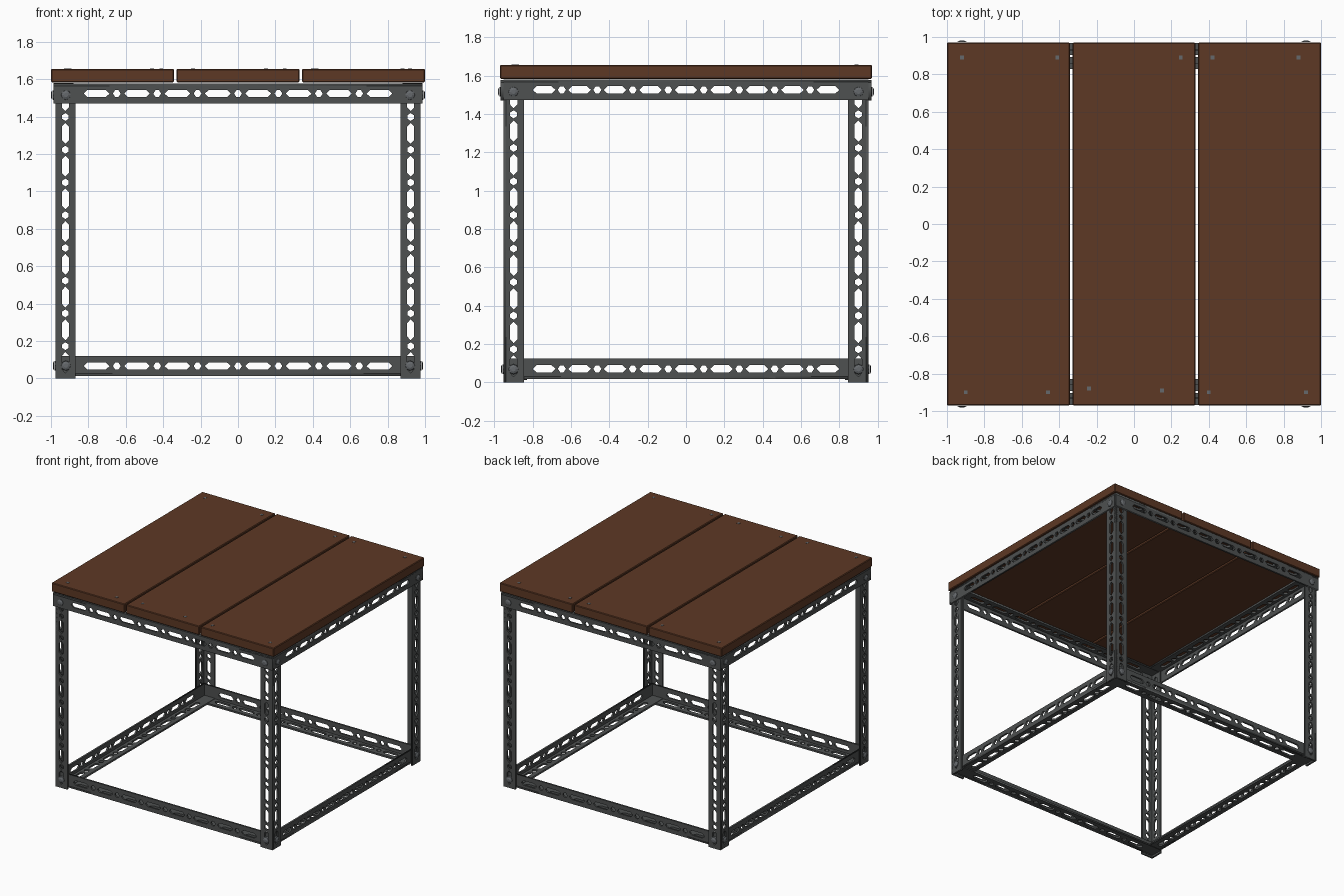
import bpy, bmesh, math
from mathutils import Matrix, Vector

if "Cube" in bpy.data.objects:
    bpy.data.objects.remove(bpy.data.objects["Cube"])

def material(name, rgb):
    m = bpy.data.materials.new(name)
    m.diffuse_color = (*rgb, 1)
    m.use_nodes = True
    m.node_tree.nodes["Principled BSDF"].inputs["Base Color"].default_value = m.diffuse_color
    return m

WOOD = material("brown wood", (0.11, 0.040, 0.018))
STEEL = material("dark steel", (0.077, 0.082, 0.082))
BOLT = material("bolt grey", (0.13, 0.14, 0.15))
W, T = 0.108, 0.014        # angle iron flange width and thickness

def finish(name, bm, mat):
    bmesh.ops.recalc_face_normals(bm, faces=bm.faces)
    me = bpy.data.meshes.new(name)
    bm.to_mesh(me)
    bm.free()
    me.materials.append(mat)
    ob = bpy.data.objects.new(name, me)
    bpy.context.collection.objects.link(ob)
    return ob

# flat slotted strip along x, from y = 0 to W, centred on z = 0
def strip(length, n, pitch):
    cu = bpy.data.curves.new("strip", 'CURVE')
    cu.dimensions, cu.fill_mode, cu.extrude = '2D', 'BOTH', T / 2
    def loop(pts):
        sp = cu.splines.new('POLY')
        sp.points.add(len(pts) - 1)
        for p, (x, y) in zip(sp.points, pts):
            p.co = (x, y, 0, 1)
        sp.use_cyclic_u = True
    def hexagon(cx, a, b, h):      # a = half length, b = half straight part
        loop([(cx + x, W / 2 + y) for x, y in
              ((-a, 0), (-b, -h), (b, -h), (a, 0), (b, h), (-b, h))])
    L = length / 2
    loop([(-L, 0), (L, 0), (L, W), (-L, W)])
    for i in range(n):
        c = (i - (n - 1) / 2) * pitch
        hexagon(c, 0.32 * pitch, 0.32 * pitch - 0.02, 0.019)
        if i < n - 1:
            hexagon(c + pitch / 2, 0.021, 0.009, 0.018)
    ob = bpy.data.objects.new("strip", cu)
    bpy.context.collection.objects.link(ob)
    dg = bpy.context.evaluated_depsgraph_get()
    me = bpy.data.meshes.new_from_object(ob.evaluated_get(dg))
    bpy.data.objects.remove(ob)
    return me

# L-section bar: outer corner edge on the x axis, flanges towards +y and +z
def angle_iron(name, length, n, pitch, matrix):
    me = strip(length, n, pitch)
    bm = bmesh.new()
    bm.from_mesh(me)
    bmesh.ops.translate(bm, verts=bm.verts, vec=(0, 0, T / 2))
    first = list(bm.verts)
    bm.from_mesh(me)
    second = [v for v in bm.verts if v not in set(first)]
    bmesh.ops.transform(bm, verts=second, matrix=Matrix.Translation((0, T / 2, 0))
                        @ Matrix.Rotation(math.pi / 2, 4, 'X'))
    bmesh.ops.remove_doubles(bm, verts=bm.verts, dist=1e-5)
    bmesh.ops.transform(bm, verts=bm.verts, matrix=matrix)
    finish(name, bm, STEEL)

# legs
for sx, nx in ((-1, "left"), (1, "right")):
    for sy, ny in ((-1, "front"), (1, "back")):
        m = Matrix(((0, -sx, 0, sx * 0.977), (0, 0, -sy, sy * 0.953),
                    (1, 0, 0, 0.785), (0, 0, 0, 1)))
        angle_iron(f"{ny}_{nx}_leg", 1.57, 9, 0.175, m)

# top beams outside the legs, bottom beams inside them
flip = Matrix.Diagonal((1, 1, -1, 1))
for k, side in enumerate(("front", "right", "back", "left")):
    rot = Matrix.Rotation(k * math.pi / 2, 4, 'Z')
    if k % 2 == 0:
        n, pitch, top, low = 8, 0.216, (1.972, 0.967), (1.92, 0.938)
    else:
        n, pitch, top, low = 9, 0.185, (1.905, 0.987), (1.87, 0.962)
    zt = 1.577 if k % 2 == 0 else 1.579
    zb = 0.012 if k % 2 == 0 else 0.016
    angle_iron(side + "_top_beam", top[0], n, pitch,
               rot @ Matrix.Translation((0, -top[1], zt)) @ flip)
    angle_iron(side + "_bottom_beam", low[0], n, pitch,
               rot @ Matrix.Translation((0, -low[1], zb)))

# domed bolts on both outer faces of each corner
bm = bmesh.new()
def bolt(pos, d):
    q = Vector(d).to_track_quat('Z', 'Y').to_matrix().to_4x4()
    for r1, r2, z, h in ((0.027, 0.025, -0.002, 0.012), (0.025, 0.012, 0.010, 0.006)):
        bmesh.ops.create_cone(bm, cap_ends=True, segments=8, radius1=r1, radius2=r2, depth=h,
                              matrix=Matrix.Translation(pos) @ q @ Matrix.Translation((0, 0, z)))
for sx in (-1, 1):
    for sy in (-1, 1):
        for z, ox, oy in ((0.068, 0.977, 0.953), (1.515, 0.987, 0.967)):
            bolt((sx * 0.92, sy * oy, z), (0, sy, 0))
            bolt((sx * ox, sy * 0.90, z), (sx, 0, 0))
finish("frame_bolts", bm, BOLT)

# table top planks
for name, x in (("left", -0.6715), ("middle", 0), ("right", 0.6715)):
    bm = bmesh.new()
    bmesh.ops.create_cube(bm, size=1, matrix=Matrix.Translation((x, 0, 1.619))
                          @ Matrix.Diagonal((0.657, 1.94, 0.072, 1)))
    bmesh.ops.bevel(bm, geom=bm.edges[:], offset=0.005, segments=1, affect='EDGES')
    finish(name + "_plank", bm, WOOD)

# small square nail heads in the planks
bm = bmesh.new()
for x, y in ((-.92, .89), (-.41, .89), (.25, .89), (.42, .89), (.88, .89), (-.90, -.90),
             (-.46, -.90), (-.24, -.88), (.15, -.89), (.40, -.90), (.92, -.90)):
    bmesh.ops.create_cube(bm, size=1, matrix=Matrix.Translation((x, y, 1.655))
                          @ Matrix.Diagonal((0.02, 0.02, 0.004, 1)))
finish("plank_nails", bm, BOLT)
